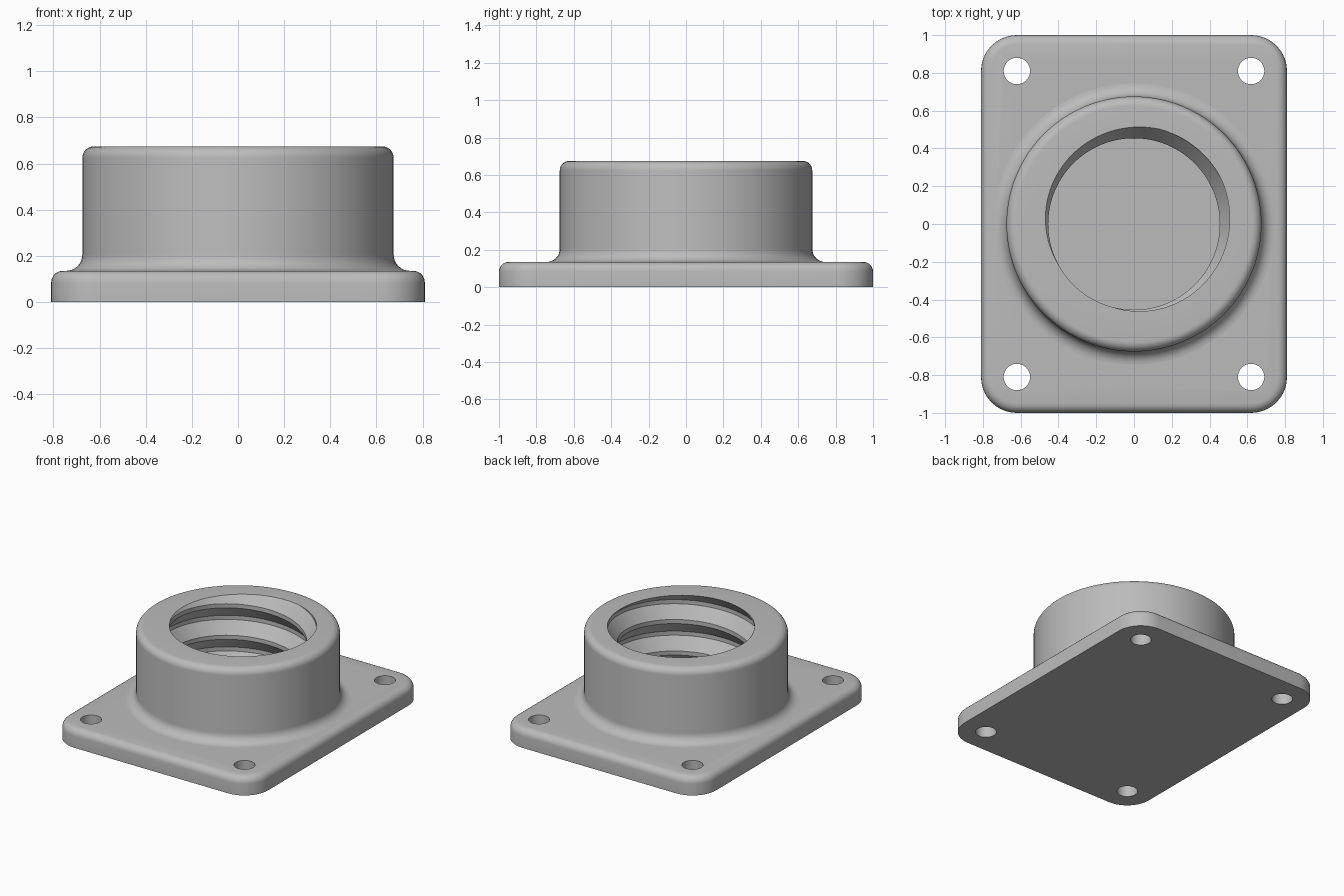
import bpy, bmesh
from math import sin, cos, pi, tau, radians

cube = bpy.data.objects.get("Cube")
if cube:
    bpy.data.objects.remove(cube)

# Single grey finish
GREY = (0.5, 0.5, 0.5, 1)
grey = bpy.data.materials.new("light_grey")
grey.use_nodes = True
grey.diffuse_color = GREY
grey.node_tree.nodes["Principled BSDF"].inputs["Base Color"].default_value = GREY

HALF_X, HALF_Y, PLATE_TOP = 0.81, 1.0, 0.135
BOSS_R, BOSS_TOP = 0.675, 0.675
PITCH, GROOVE_ANGLE = 0.23, radians(52)
STEPS = 96


def make_object(name, bm):
    mesh = bpy.data.meshes.new(name)
    bm.to_mesh(mesh)
    bm.free()
    mesh.materials.append(grey)
    obj = bpy.data.objects.new(name, mesh)
    bpy.context.collection.objects.link(obj)
    return obj


def activate(obj):
    bpy.ops.object.select_all(action='DESELECT')
    obj.select_set(True)
    bpy.context.view_layer.objects.active = obj


def arc(cx, cy, r, start, end, n=8):
    angles = [radians(start + (end - start) * i / n) for i in range(n + 1)]
    return [(cx + r * cos(a), cy + r * sin(a)) for a in angles]


# Base plate: rounded rectangle with a rounded top edge
corner = 0.19
outline = []
for i, (sx, sy) in enumerate([(1, 1), (-1, 1), (-1, -1), (1, -1)]):
    outline += arc(sx * (HALF_X - corner), sy * (HALF_Y - corner), corner, 90 * i, 90 * i + 90, 10)
bm = bmesh.new()
bottom = bm.faces.new([bm.verts.new((x, y, 0)) for x, y in outline])
top = bmesh.ops.extrude_face_region(bm, geom=[bottom], use_keep_orig=True)["geom"]
top_verts = [g for g in top if isinstance(g, bmesh.types.BMVert)]
bmesh.ops.translate(bm, verts=top_verts, vec=(0, 0, PLATE_TOP))
bmesh.ops.recalc_face_normals(bm, faces=bm.faces)
rim = [e for e in bm.edges if all(v.co.z > 0.1 for v in e.verts)]
bmesh.ops.bevel(bm, geom=rim, offset=0.05, segments=5, profile=0.5, affect='EDGES')
plate = make_object("base_plate", bm)

# Four screw holes through the corners
bm = bmesh.new()
for sx in (-1, 1):
    for sy in (-1, 1):
        hole = bmesh.ops.create_cone(bm, cap_ends=True, segments=32, radius1=0.07, radius2=0.07, depth=1)
        bmesh.ops.translate(bm, verts=hole["verts"], vec=(sx * 0.62, sy * 0.81, 0))
cutter = make_object("screw_hole_cutter", bm)
cutter.hide_render = True
cut = plate.modifiers.new("screw_holes", 'BOOLEAN')
cut.operation, cut.solver, cut.object = 'DIFFERENCE', 'EXACT', cutter
activate(plate)
bpy.ops.object.modifier_apply(modifier=cut.name)
bpy.data.objects.remove(cutter)


# Threaded socket: rounded outer wall and a helical groove inside
def bore_radius(angle, z):
    turn = ((z - BOSS_TOP) / PITCH - (angle - GROOVE_ANGLE) / tau) % 1
    wave = 4 * abs(turn - 0.5) - 1
    return 0.487 + 0.033 * max(-1, min(1, 1.35 * wave))


fillet, edge = 0.07, 0.05
outer = arc(BOSS_R + fillet, PLATE_TOP + fillet, fillet, 270, 180)
outer += arc(BOSS_R - edge, BOSS_TOP - edge, edge, 0, 90)
thread_rows = [t + k for k in range(2, -6, -1) for t in (0.565, 0.435, 0.065, -0.065)]

bm = bmesh.new()
found = {}


def shared_vert(r, angle, z):
    co = (round(r * cos(angle), 5), round(r * sin(angle), 5), round(z, 5))
    if co not in found:
        found[co] = bm.verts.new(co)
    return found[co]


columns = []
for i in range(STEPS + 1):
    a = tau * i / STEPS
    column = [shared_vert(r, a, z) for r, z in outer]
    for t in thread_rows:
        z = BOSS_TOP + PITCH * (t + (a - GROOVE_ANGLE) / tau)
        z = max(PLATE_TOP, min(BOSS_TOP, z))
        column.append(shared_vert(bore_radius(a, z), a, z))
    columns.append(column)
for left, right in zip(columns, columns[1:]):
    for j in range(len(left) - 1):
        ring = list(dict.fromkeys((left[j], right[j], right[j + 1], left[j + 1])))
        if len(ring) > 2:
            bm.faces.new(ring)
bmesh.ops.recalc_face_normals(bm, faces=bm.faces)
# An open shell: make sure the rim faces up
rim_face = max(bm.faces, key=lambda f: abs(f.normal.z) * f.calc_center_median().z)
if rim_face.normal.z < 0:
    bmesh.ops.reverse_faces(bm, faces=bm.faces)
socket = make_object("threaded_socket", bm)

for obj in (plate, socket):
    activate(obj)
    bpy.ops.object.shade_smooth_by_angle(angle=radians(30))
